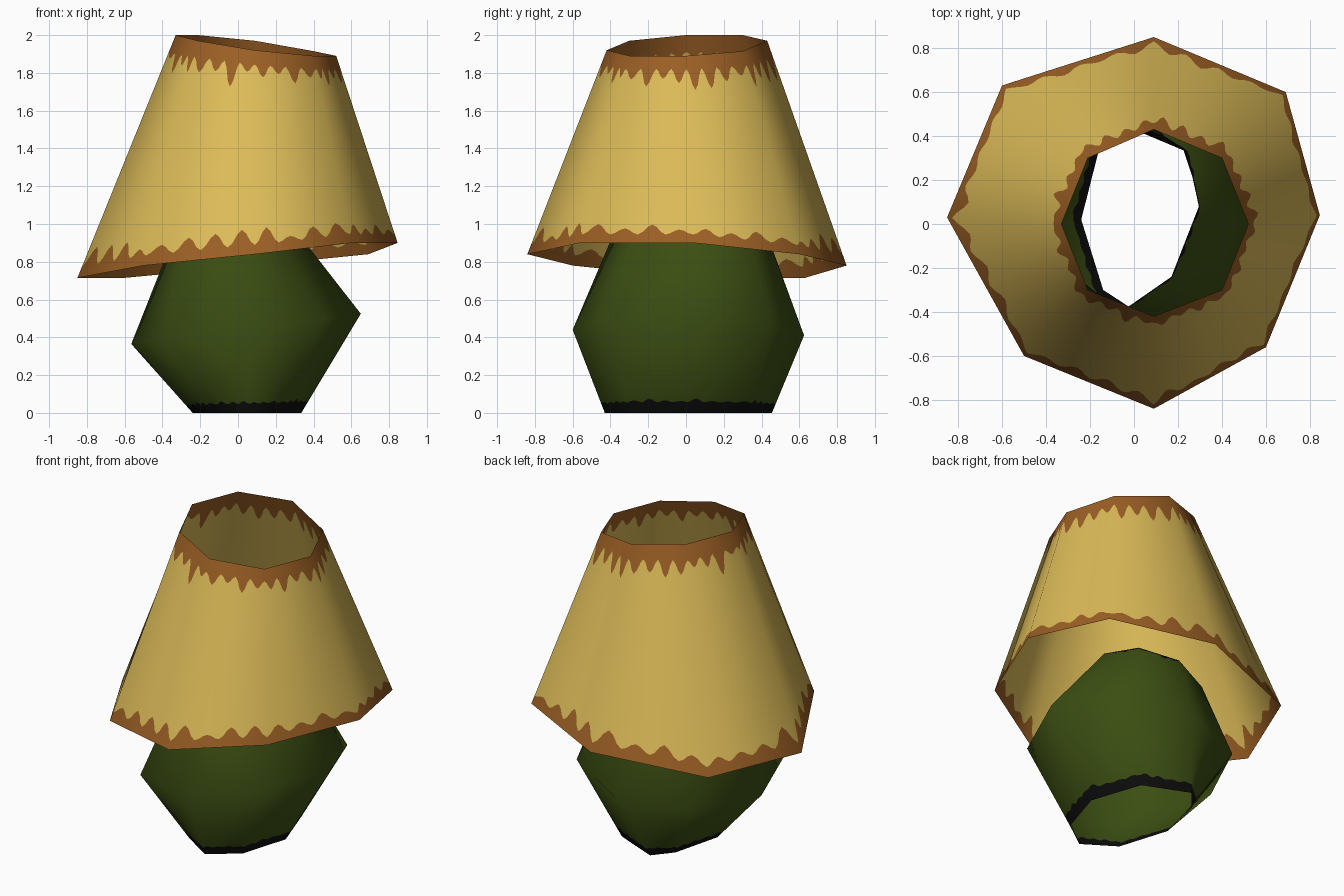
import bpy
import math
import random
from mathutils import Vector

if "Cube" in bpy.data.objects:
    bpy.data.objects.remove(bpy.data.objects["Cube"])

random.seed(4)
STEPS = 24   # columns on each side of an octagon
DRIPS = 32   # paint drips around a rim


def material(name, color):
    mat = bpy.data.materials.new(name)
    mat.use_nodes = True
    mat.diffuse_color = (*color, 1)
    bsdf = mat.node_tree.nodes["Principled BSDF"]
    bsdf.inputs["Base Color"].default_value = (*color, 1)
    bsdf.inputs["Roughness"].default_value = 0.9
    return mat


yellow = material("warm yellow", (0.72, 0.50, 0.098))
brown = material("rust brown", (0.33, 0.115, 0.018))
green = material("dark green", (0.044, 0.075, 0.006))
black = material("black", (0.004, 0.004, 0.004))


def drip_edge(base, low, high):
    """Height of a wavy painted edge for each column."""
    sizes = [random.uniform(low, high) for _ in range(DRIPS)]
    count = 8 * STEPS
    edge = []
    for c in range(count):
        pos = c / count * DRIPS
        edge.append(base + sizes[int(pos)] * math.sin(math.pi * (pos % 1)) ** 2)
    return edge


def ring_normals(rings, k):
    """Smooth corner normals of one ring of an open wall."""
    below, above = rings[max(k - 1, 0)], rings[min(k + 1, len(rings) - 1)]
    ring = rings[k]
    return [(ring[(i + 1) % 8] - ring[i - 1]).cross(above[i] - below[i]).normalized()
            for i in range(8)]


def around(ring, c):
    i, f = divmod(c, STEPS)
    return ring[i].lerp(ring[(i + 1) % 8], f / STEPS)


def open_wall(name, rings, low_edge, high_edge, main, trim):
    """Thin open wall through octagonal rings, with painted wavy rims."""
    rings = [[Vector(p) for p in ring] for ring in rings]
    corner_normals = [ring_normals(rings, k) for k in range(len(rings))]
    count, rows = 8 * STEPS, len(rings) + 2
    verts, normals = [], []
    for c in range(count):
        for source, out in ((rings, verts), (corner_normals, normals)):
            col = [around(level, c) for level in source]
            low = col[0].lerp(col[1], low_edge[c])
            high = col[-1].lerp(col[-2], high_edge[c])
            out += [col[0], low, *col[1:-1], high, col[-1]]
    faces, slots = [], []
    for c in range(count):
        a, b = c * rows, (c + 1) % count * rows
        for r in range(rows - 1):
            faces.append((a + r, b + r, b + r + 1, a + r + 1))
            slots.append(1 if r in (0, rows - 2) else 0)
    mesh = bpy.data.meshes.new(name)
    mesh.from_pydata(verts, [], faces)
    mesh.materials.append(main)
    mesh.materials.append(trim)
    for poly, slot in zip(mesh.polygons, slots):
        poly.material_index = slot
        poly.use_smooth = True
    mesh.update()
    mesh.normals_split_custom_set_from_vertices([n.normalized() for n in normals])
    obj = bpy.data.objects.new(name, mesh)
    bpy.context.collection.objects.link(obj)
    return obj


# Lamp shade: crooked octagonal cone, open at both ends
shade_bottom = [(.845, .04, .90), (.69, .60, .84), (.09, .85, .78), (-.60, .63, .715),
                (-.85, .03, .715), (-.50, -.60, .78), (.09, -.84, .84), (.60, -.56, .90)]
shade_top = [(.52, 0, 1.89), (.40, .30, 1.915), (.09, .43, 1.97), (-.21, .30, 2),
             (-.33, 0, 2), (-.21, -.30, 1.97), (.09, -.42, 1.92), (.40, -.30, 1.89)]
open_wall("lamp_shade", [shade_bottom, shade_top],
          drip_edge(.045, .02, .09), drip_edge(.07, .02, .12), yellow, brown)

# Lamp base: crooked octagonal vase, open at both ends
base_bottom = [(.335, .01, 0), (.225, .335, 0), (-.06, .455, 0), (-.16, .335, 0),
               (-.24, .02, 0), (-.14, -.30, 0), (.06, -.43, 0), (.24, -.30, 0)]
base_middle = [(.65, .02, .525), (.47, .45, .48), (.08, .625, .41), (-.36, .47, .37),
               (-.565, .03, .365), (-.40, -.43, .39), (.05, -.60, .44), (.46, -.43, .50)]
base_top = [(.295, .08, .98), (.24, .33, .93), (.04, .46, .86), (-.22, .36, .82),
            (-.385, .06, .82), (-.29, -.22, .85), (-.06, -.40, .91), (.17, -.24, .97)]
open_wall("lamp_base", [base_bottom, base_middle, base_top],
          drip_edge(.11, .01, .04), drip_edge(.015, .0, .04), green, black)
